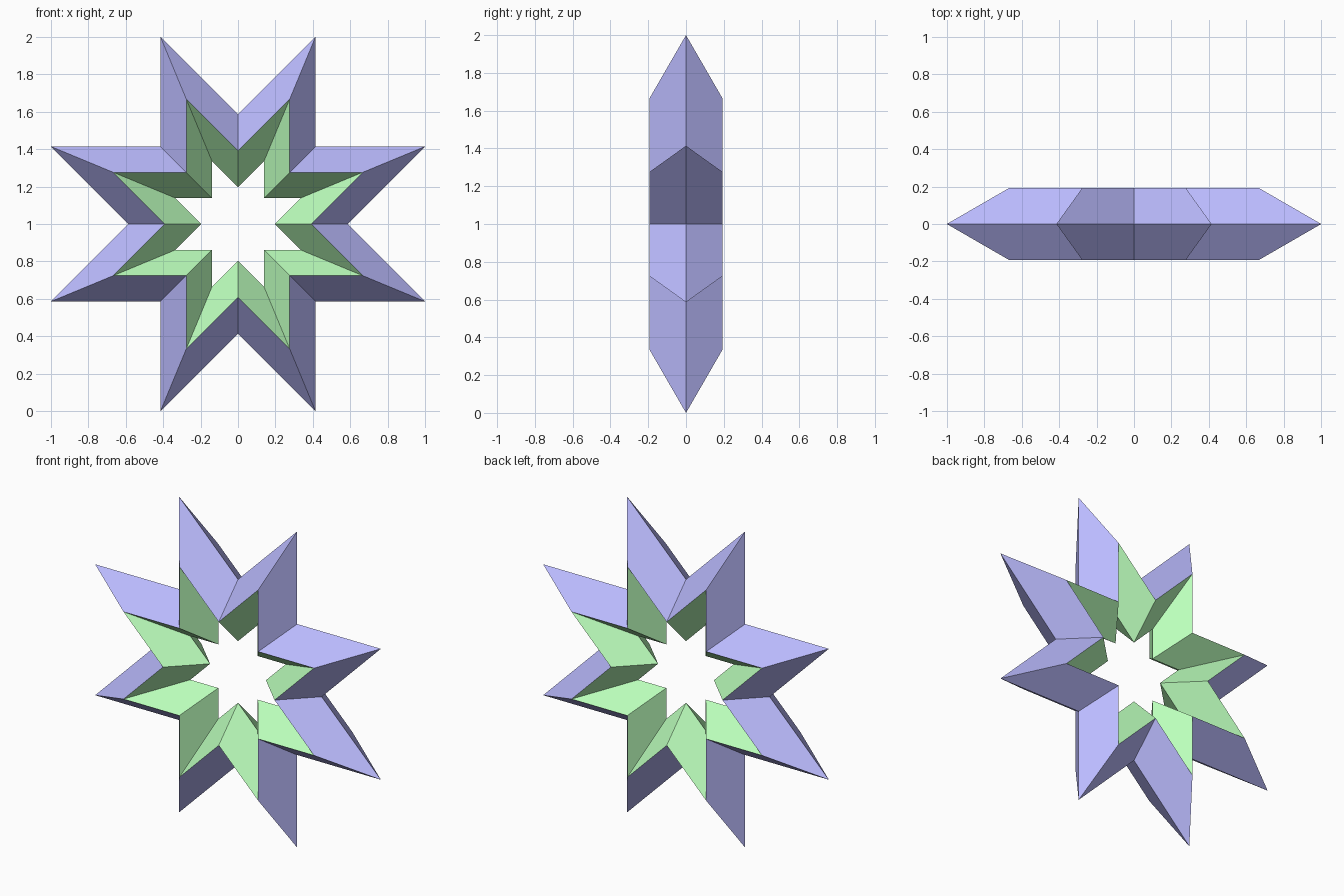
import bpy, bmesh
from math import sin, cos, pi, radians

if "Cube" in bpy.data.objects:
    bpy.data.objects.remove(bpy.data.objects["Cube"])

TIP = 1 / cos(pi / 8)                                # tip radius, so the star spans -1..1
VALLEY = TIP * cos(3 * pi / 8) / cos(pi / 4)         # valley radius of the eight-pointed star
DEPTH = 0.1925

def material(name, color):
    m = bpy.data.materials.new(name)
    m.diffuse_color = color
    m.use_nodes = True
    m.node_tree.nodes["Principled BSDF"].inputs["Base Color"].default_value = m.diffuse_color
    return m

def star_loop(bm, scale, y):
    verts = []
    for i in range(16):
        r = (VALLEY if i % 2 else TIP) * scale
        a = radians(22.5 * (i + 1))
        verts.append(bm.verts.new((r * cos(a), y, 1 + r * sin(a))))
    return verts

# Star ring: diamond cross-section swept around the star outline
bm = bmesh.new()
loops = [star_loop(bm, s, y) for s, y in
         ((1, 0), (2 / 3, -DEPTH), (1 / 3, 0), (2 / 3, DEPTH))]
for k in range(4):
    a, b = loops[k], loops[(k + 1) % 4]
    for i in range(16):
        j = (i + 1) % 16
        face = bm.faces.new((a[i], a[j], b[j], b[i]))
        face.material_index = 1 if k in (1, 2) else 0   # inner bevels are green
bmesh.ops.recalc_face_normals(bm, faces=bm.faces)
mesh = bpy.data.meshes.new("star_ring")
bm.to_mesh(mesh)
bm.free()
mesh.materials.append(material("outer_blue", (0.5, 0.5, 1, 1)))
mesh.materials.append(material("inner_green", (0.5, 1, 0.5, 1)))
bpy.context.collection.objects.link(bpy.data.objects.new("star_ring", mesh))
